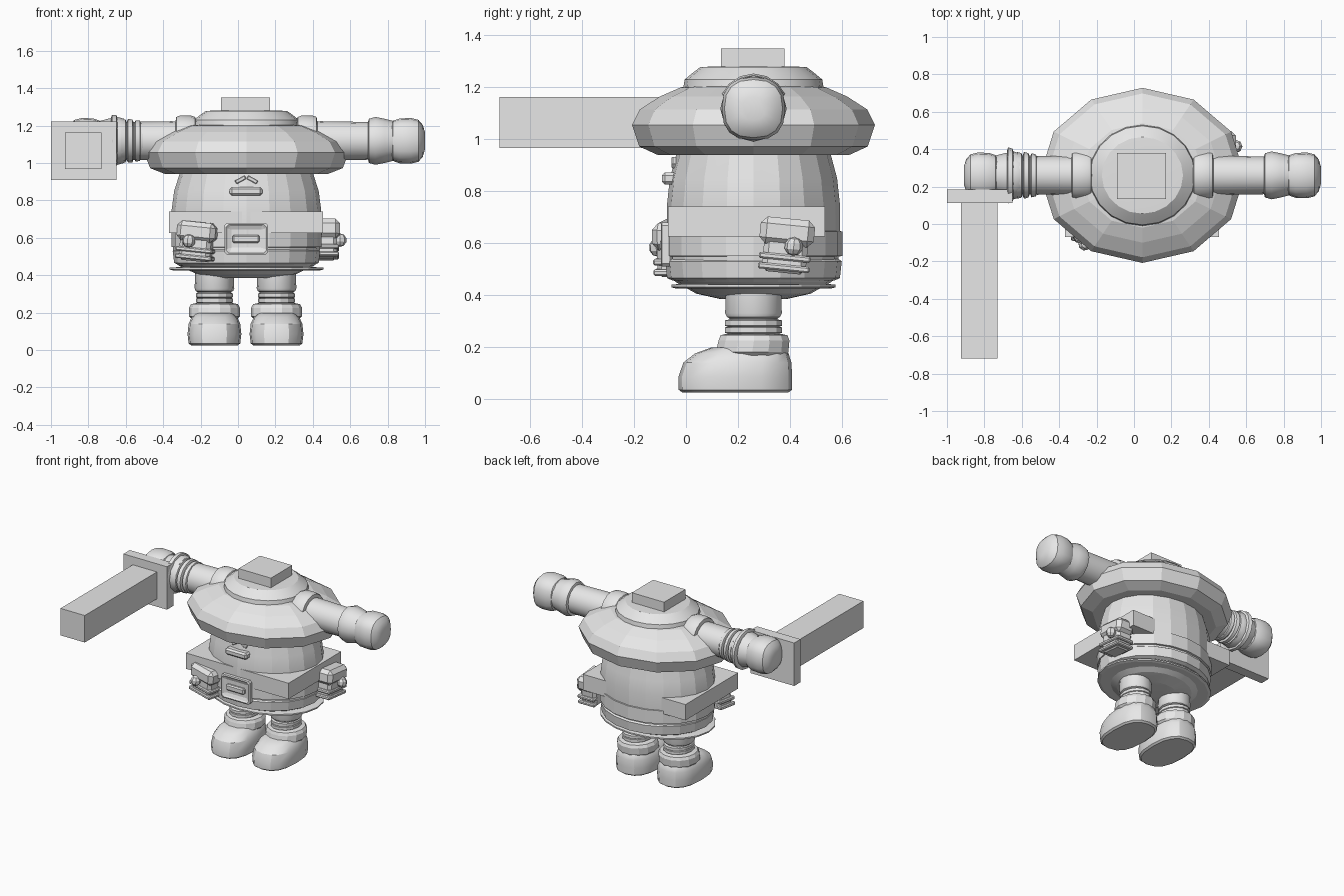
import bpy, bmesh, math
from mathutils import Vector, Matrix

if "Cube" in bpy.data.objects:
    bpy.data.objects.remove(bpy.data.objects["Cube"])

CX, CY = 0.045, 0.26          # body axis
ARM_Z = 1.118

grey = bpy.data.materials.new("light_grey")
grey.diffuse_color = (0.8, 0.8, 0.8, 1)
grey.use_nodes = True
grey.node_tree.nodes["Principled BSDF"].inputs["Base Color"].default_value = grey.diffuse_color


def finish(name, bm, smooth=None):
    bmesh.ops.recalc_face_normals(bm, faces=bm.faces)
    me = bpy.data.meshes.new(name)
    bm.to_mesh(me)
    bm.free()
    me.materials.append(grey)
    ob = bpy.data.objects.new(name, me)
    bpy.context.collection.objects.link(ob)
    if smooth:
        bpy.ops.object.select_all(action='DESELECT')
        ob.select_set(True)
        bpy.context.view_layer.objects.active = ob
        bpy.ops.object.shade_smooth_by_angle(angle=math.radians(smooth))
    return ob


def loft(name, sections, n=16, axis='z', power=1.0, smooth=None):
    """Sections: (height along axis, centre a, centre b, radius a, radius b)."""
    bm = bmesh.new()
    rows = []
    for t, ca, cb, ra, rb in sections:
        row = []
        for i in range(n):
            u = 2 * math.pi * i / n
            c, s = math.cos(u), math.sin(u)
            a = ca + ra * math.copysign(abs(c) ** power, c)
            b = cb + rb * math.copysign(abs(s) ** power, s)
            row.append(bm.verts.new((a, b, t) if axis == 'z' else (t, a, b)))
        rows.append(row)
    for r0, r1 in zip(rows, rows[1:]):
        for i in range(n):
            j = (i + 1) % n
            bm.faces.new((r0[i], r0[j], r1[j], r1[i]))
    bm.faces.new(rows[0])
    bm.faces.new(rows[-1])
    return finish(name, bm, smooth)


def box(name, lo, hi, bevel=0.0, matrix=None, recess=None):
    bm = bmesh.new()
    lo, hi = Vector(lo), Vector(hi)
    d = hi - lo
    bmesh.ops.create_cube(bm, size=1, matrix=Matrix.Translation((lo + hi) / 2)
                          @ Matrix.Diagonal((d.x, d.y, d.z, 1)))
    if recess:                # sunken panel in the front face
        front = [f for f in bm.faces if f.calc_center_median().y < lo.y + 1e-5]
        bmesh.ops.inset_region(bm, faces=front, thickness=recess)
        bmesh.ops.translate(bm, verts=front[0].verts, vec=(0, recess * 0.7, 0))
    if bevel:
        bmesh.ops.bevel(bm, geom=bm.edges[:], offset=bevel, segments=1,
                        affect='EDGES', clamp_overlap=True)
    if matrix:
        bm.transform(matrix)
    return finish(name, bm)


def around(name, profile, n, sx, **kw):
    """Elliptical turned part on the body axis; profile of (z, depth radius)."""
    return loft(name, [(z, CX, CY, r * sx, r) for z, r in profile], n, **kw)


# Torso with rounded underside
around("torso", [(0.385, 0.13), (0.405, 0.22), (0.45, 0.3), (0.47, 0.322),
                 (0.62, 0.333), (0.75, 0.333), (0.85, 0.322), (0.94, 0.298),
                 (1.1, 0.28), (1.2, 0.26)], 20, 1.2, smooth=12)
around("coat_hem", [(0.455, 0.31), (0.465, 0.333), (0.53, 0.34), (0.54, 0.325)], 20, 1.16)
around("belt", [(0.548, 0.325), (0.55, 0.342), (0.645, 0.342), (0.647, 0.325)], 20, 1.17)
around("skirt_disc", [(0.425, 0.3), (0.43, 0.316), (0.44, 0.316), (0.443, 0.28)], 20, 1.3)

# Wide ring round the shoulders and the collar above it
around("shoulder_ring", [(0.94, 0.28), (0.94, 0.37), (0.972, 0.44), (1.055, 0.468),
                         (1.115, 0.438), (1.165, 0.36), (1.2, 0.28), (1.205, 0.24)], 12, 1.17)
around("collar", [(1.17, 0.26), (1.2, 0.27), (1.23, 0.265), (1.255, 0.235),
                  (1.278, 0.205), (1.28, 0.16)], 20, 1.06, smooth=20)

# Blocks: head mount, waist slab, weapon guard and barrel
box("head_block", (-0.09, 0.135, 1.26), (0.17, 0.38, 1.35))
box("waist_slab", (-0.37, -0.07, 0.625), (0.455, 0.535, 0.74))
box("guard_plate", (-1.0, 0.112, 0.91), (-0.65, 0.185, 1.222))
box("barrel", (-0.925, -0.718, 0.967), (-0.73, 0.15, 1.163))

# Front fittings
box("buckle", (-0.072, -0.105, 0.51), (0.16, -0.05, 0.68), 0.012, recess=0.035)
box("buckle_bar", (-0.03, -0.1, 0.572), (0.115, -0.07, 0.615), 0.008)
box("chest_badge", (-0.045, -0.093, 0.825), (0.13, -0.02, 0.872), 0.012)
for s in (-1, 1):
    tilt = Matrix.Translation((CX, -0.055, 0.915)) @ Matrix.Rotation(s * 0.5, 4, 'Y')
    box("neck_flap", (min(0, s * 0.06), 0, 0), (max(0, s * 0.06), 0.03, 0.022), 0.004, tilt)


# Belt pouches: lower bag, ridges, flap and round button
def pouch(loc, turn):
    m = Matrix.Translation(loc) @ Matrix.Rotation(turn, 4, 'Z') @ Matrix.Rotation(0.1, 4, 'Y')
    box("pouch_bag", (-0.085, -0.045, -0.105), (0.085, 0.08, 0.03), 0.02, m)
    for z in (-0.085, -0.045):
        box("pouch_ridge", (-0.1, -0.055, z - 0.012), (0.1, 0.08, z + 0.012), 0.006, m)
    box("pouch_flap", (-0.105, -0.06, 0.0), (0.105, 0.08, 0.105), 0.025, m)
    bm = bmesh.new()
    bmesh.ops.create_uvsphere(bm, u_segments=8, v_segments=5, radius=0.036,
                              matrix=m @ Matrix.Translation((0.03 if turn > 0 else -0.03, -0.06, 0.0)))
    finish("pouch_button", bm)


pouch((-0.222, -0.055, 0.58), -0.2)
pouch((0.485, 0.385, 0.59), math.pi / 2)

# Arms, mirrored about the body axis
for side, s in (("left", -1), ("right", 1)):
    def arm(part, prof, **kw):
        loft(side + "_" + part, [(CX + s * d, CY, ARM_Z, r, r) for d, r in prof],
             axis='x', smooth=32, **kw)
    arm("shoulder_band", [(0.26, 0.1), (0.275, 0.128), (0.295, 0.135), (0.355, 0.135),
                          (0.375, 0.128), (0.38, 0.1)])
    arm("sleeve", [(0.2, 0.1), (0.4, 0.105), (0.7, 0.1)])
    arm("cuff", [(0.65, 0.1), (0.655, 0.118), (0.69, 0.128), (0.74, 0.118),
                 (0.79, 0.105), (0.8, 0.09)], n=12)
    arm("hand", [(0.77, 0.085), (0.785, 0.108), (0.82, 0.12), (0.88, 0.122), (0.92, 0.112),
                 (0.943, 0.085), (0.955, 0.045)], power=0.8)

# Extra glove rings on the weapon arm
for x, r in ((-0.505, 0.105), (-0.535, 0.118), (-0.575, 0.125), (-0.612, 0.125), (-0.66, 0.15)):
    loft("glove_ring", [(x - 0.018, CY, ARM_Z, r * 0.9, r * 0.85), (x - 0.013, CY, ARM_Z, r, r * 0.93),
                        (x + 0.01, CY, ARM_Z, r * 0.95, r * 0.92), (x + 0.016, CY, ARM_Z, r * 0.85, r * 0.8)],
         axis='x', smooth=30)

# Legs and boots, mirrored
for side, s in (("left", -1), ("right", 1)):
    x = 0.04 + s * 0.166

    def ring(part, prof, n=14, **kw):
        """Profile of (z, back-to-front centre, half width, half length)."""
        loft(side + "_" + part, [(z, x, c, w, l) for z, c, w, l in prof], n, **kw)
    ring("leg", [(0.22, CY, 0.085, 0.09), (0.31, CY, 0.09, 0.095), (0.315, CY, 0.1, 0.105),
                 (0.33, CY, 0.106, 0.112), (0.45, CY, 0.102, 0.108)], smooth=30)
    for z in (0.265, 0.292):
        ring("ankle_ring", [(z - 0.015, CY, 0.09, 0.1), (z - 0.01, CY, 0.098, 0.113),
                            (z + 0.01, CY, 0.098, 0.113), (z + 0.013, CY, 0.09, 0.1)])
    ring("boot_cuff", [(0.16, 0.26, 0.115, 0.13), (0.18, 0.255, 0.137, 0.143),
                       (0.225, 0.262, 0.137, 0.14), (0.245, 0.262, 0.125, 0.132),
                       (0.25, 0.26, 0.1, 0.11)])
    ring("boot", [(0.025, 0.19, 0.125, 0.205), (0.035, 0.19, 0.138, 0.218),
                  (0.085, 0.19, 0.144, 0.219), (0.14, 0.198, 0.138, 0.208),
                  (0.175, 0.215, 0.122, 0.18), (0.197, 0.235, 0.1, 0.14)],
         n=16, power=0.8, smooth=25)
